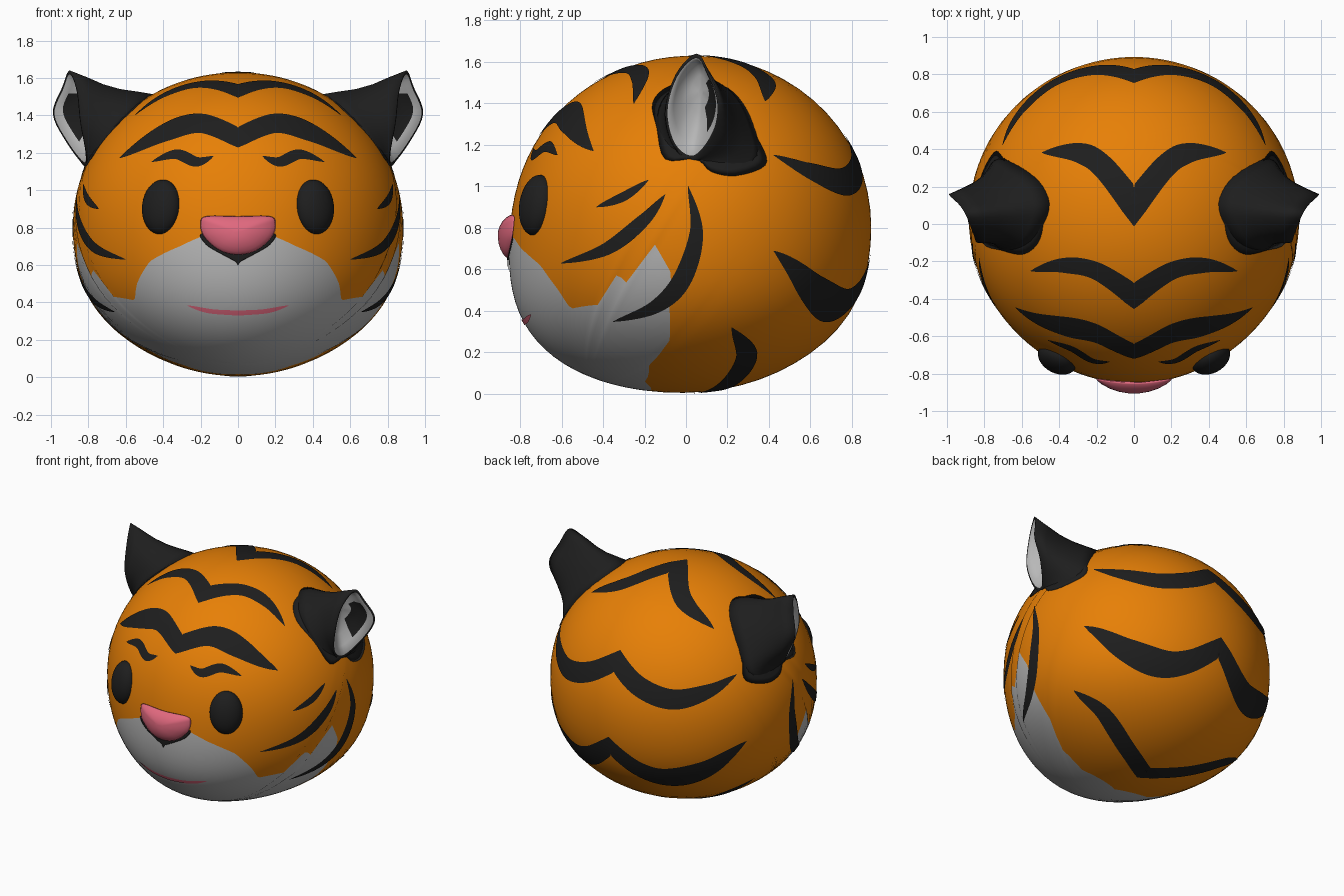
import bpy, bmesh
from math import sin, cos, pi, sqrt, exp, atan2, radians
from mathutils import Vector, Matrix, Euler

if "Cube" in bpy.data.objects:
    bpy.data.objects.remove(bpy.data.objects["Cube"])


def material(name, colour):
    m = bpy.data.materials.new(name)
    m.use_nodes = True
    m.diffuse_color = (*colour, 1)
    bsdf = next(n for n in m.node_tree.nodes if n.type == "BSDF_PRINCIPLED")
    bsdf.inputs["Base Color"].default_value = (*colour, 1)
    bsdf.inputs["Roughness"].default_value = 0.8
    return m


ORANGE = material("orange fur", (0.8, 0.215, 0.002))
BLACK = material("black fur", (0.013, 0.013, 0.013))
WHITE = material("white fur", (0.48, 0.48, 0.48))
PINK = material("pink", (0.75, 0.14, 0.21))

# Head form: an ellipsoid that swells at the muzzle and the jowls
CENTRE = Vector((0, 0.03, 0.825))
RADII = Vector((0.88, 0.86, 0.805))
MUZZLE = Vector((0, -0.74, -0.67))
# side seen -> (first axis, second axis, depth axis, depth sign)
SIDES = {"front": (0, 2, 1, -1), "back": (0, 2, 1, 1), "side": (1, 2, 0, 1),
         "top": (0, 1, 2, 1), "bottom": (0, 1, 2, -1)}


def swell(d):
    muzzle = 0.09 * exp(-(d - MUZZLE).length_squared / 0.3)
    return 1 + muzzle + 0.035 * exp(-((d.z + 0.55) / 0.35) ** 2)


def surface(d, lift=0.0):
    return CENTRE + RADII * d * (swell(d) + lift)


def direction(side, a, b):
    """Direction whose surface point shows at (a, b) from the given side."""
    i, j, k, sign = SIDES[side]
    d, scale = Vector((0, 0, 0)), 1
    for _ in range(8):
        d[i] = (a - CENTRE[i]) / RADII[i] / scale
        d[j] = (b - CENTRE[j]) / RADII[j] / scale
        d[k] = 0
        d[k] = sign * sqrt(max(0, 1 - d.length_squared))
        d.normalize()
        scale = swell(d)
    return d


def spline(points, steps, closed=False):
    """Catmull-Rom curve through the points."""
    p = [Vector(q) for q in points]
    n = len(p)
    get = (lambda i: p[i % n]) if closed else (lambda i: p[min(max(i, 0), n - 1)])
    out = []
    for i in range(n if closed else n - 1):
        a, b, c, d = (get(i + o) for o in (-1, 0, 1, 2))
        for s in range(steps):
            t = s / steps
            out.append(0.5 * (2 * b + (c - a) * t + (2 * a - 5 * b + 4 * c - d) * t ** 2
                              + (3 * b - a - 3 * c + d) * t ** 3))
    return out if closed else out + [p[-1]]


def finish(name, bm, mats, mirror):
    me = bpy.data.meshes.new(name)
    bm.to_mesh(me)
    bm.free()
    for m in mats:
        me.materials.append(m)
    me.polygons.foreach_set("use_smooth", [True] * len(me.polygons))
    ob = bpy.data.objects.new(name, me)
    bpy.context.collection.objects.link(ob)
    if mirror:
        ob.modifiers.new("Mirror", "MIRROR")


def loft(name, rows, mats, rule=lambda i, j: 0, closed=False, mirror=False):
    """Skin rows of points; closed rows are rings capped at both ends."""
    bm = bmesh.new()
    grid = [[bm.verts.new(p) for p in row] for row in rows]
    n = len(grid[0])
    for i in range(len(grid) - 1):
        for j in range(n if closed else n - 1):
            k = (j + 1) % n
            f = bm.faces.new((grid[i][j], grid[i][k], grid[i + 1][k], grid[i + 1][j]))
            f.material_index = rule(i, j)
    if closed:
        bm.faces.new(grid[0]).material_index = rule(0, 0)
        bm.faces.new(grid[-1]).material_index = rule(len(grid), 0)
        bmesh.ops.recalc_face_normals(bm, faces=bm.faces)
    else:
        bm.normal_update()
        if sum(f.normal.dot(f.calc_center_median() - CENTRE) for f in bm.faces) < 0:
            bmesh.ops.reverse_faces(bm, faces=bm.faces)
    finish(name, bm, mats, mirror)


# Head: rings around the chin, one of them following the edge of the white fur
AXIS, FORWARD = Vector((0, -0.5, -sqrt(0.75))), Vector((0, -sqrt(0.75), 0.5))
white_edge = [("front", 0, .76), ("front", .2, .75), ("front", .31, .7), ("front", .47, .62),
              ("front", .54, .5), ("front", .55, .41), ("side", -.42, .43),
              ("side", -.33, .58), ("side", -.28, .53), ("side", -.15, .72),
              ("side", -.07, .58), ("side", -.08, .42), ("side", -.08, .25),
              ("side", -.18, .14), ("side", -.2, .06), ("bottom", 0, -.2)]
edge = []
for mark in white_edge:
    d = direction(*mark)
    edge.append((atan2(abs(d.x), d.dot(FORWARD)), d.angle(AXIS)))
edge.sort()


def edge_angle(az):
    for (a, s), (b, t) in zip(edge, edge[1:]):
        if az <= b:
            return s + (t - s) * max(0, az - a) / max(b - a, 1e-6)
    return edge[-1][1]


SEGMENTS, INNER, OUTER = 160, 16, 28
rings = [[] for _ in range(INNER + OUTER)]
for j in range(SEGMENTS):
    az = 2 * pi * j / SEGMENTS
    e = edge_angle(min(az, 2 * pi - az))
    angles = [e * max(i, .1) / INNER for i in range(INNER)]
    angles += [e + (pi - .01 - e) * i / (OUTER - 1) for i in range(OUTER)]
    for ring, t in zip(rings, angles):
        ring.append(surface(AXIS * cos(t) + sin(t) * (FORWARD * cos(az) + Vector((sin(az), 0, 0)))))
loft("head", rings, [WHITE, ORANGE], lambda i, j: int(i >= INNER), closed=True)


def stripe(name, side, points, widths, mat=BLACK):
    """Tapered band laid on the head; widths are half widths at start, middle, end."""
    path = spline([(*p, 0) for p in points], 10)
    n = len(path) - 1
    central = points[0][0] == 0 and side != "side"
    start, mid, end = widths
    rows = []
    for i, p in enumerate(path):
        t = i / n
        tangent = (path[min(i + 1, n)] - path[max(i - 1, 0)]).normalized()
        normal = Vector((-tangent.y, tangent.x, 0))
        if central and i == 0:
            normal = Vector((0, 1 / normal.y, 0))
        u = 2 * t if t < .5 else 2 - 2 * t
        w = start if t < .5 else end
        w = max(w + (mid - w) * sin(u * pi / 2), .001)
        row = []
        for s in (-1, -.5, 0, .5, 1):
            q = p + normal * w * s
            if central:
                q.x = max(q.x, 0)
            row.append(surface(direction(side, q.x, q.y), .005))
        rows.append(row)
    loft(name, rows, [mat], mirror=True)


# Stripes across the middle, drawn as halves
stripe("crown_stripe", "top", [(0, -.38), (.2, -.25), (.38, -.22), (.55, -.25)], (.06, .045, 0))
stripe("top_stripe", "top", [(0, .1), (.17, .31), (.3, .38), (.49, .38)], (.07, .06, 0))
stripe("forehead_stripe", "front", [(0, 1.28), (.2, 1.355), (.4, 1.3), (.63, 1.17)],
       (.05, .052, 0))
stripe("upper_back_stripe", "back", [(0, 1.2), (.2, 1.08), (.42, 1.02), (.6, 1.07), (.7, 1.15)],
       (.055, .065, 0))
stripe("lower_back_stripe", "back", [(0, .62), (.2, .47), (.38, .43), (.6, .52), (.78, .69)],
       (.055, .08, 0))
stripe("under_stripe", "bottom", [(0, .1), (.21, .2), (.5, .29), (.7, .22)], (.06, .06, 0))

# Brows and cheek stripes
stripe("brow", "front", [(.13, 1.18), (.22, 1.15), (.33, 1.19), (.46, 1.15)], (0, .03, 0))
stripe("cheek_stripe", "side", [(-.6, .63), (-.38, .7), (-.2, .84), (-.1, .96)], (0, .035, 0))
stripe("small_cheek_stripe", "side", [(-.43, .9), (-.3, .95), (-.18, 1.03)], (0, .022, 0))
stripe("long_cheek_stripe", "side", [(.01, 1), (.05, .78), (-.02, .55), (-.15, .42), (-.35, .35)],
       (0, .045, 0))

# Mouth
stripe("mouth", "front", [(0, .345), (.15, .355), (.27, .385)], (.014, .012, 0), PINK)


def dome(name, half, height, mat):
    """Cushion on the face with a mirrored outline."""
    outline = half + [(-x, z) for x, z in reversed(half) if x]
    outline = spline([(x, z, 0) for x, z in outline], 6, closed=True)
    mid = sum(outline, Vector()) / len(outline)
    rows = []
    for s in (1, .96, .85, .65, .4, .15):
        out = Vector((0, -height * (1 - s * s) ** .7, 0))
        ring = [mid + (p - mid) * s for p in outline]
        rows.append([surface(direction("front", p.x, p.y), .007) + out for p in ring])
    loft(name, rows, [mat], closed=True)


# Nose
dome("nose", [(0, .86), (.17, .86), (.2, .82), (.18, .75), (.1, .68), (0, .655)], .05, PINK)
dome("nose_shadow", [(0, .75), (.19, .77), (.17, .71), (.08, .655), (.015, .62), (0, .6)],
     .003, BLACK)

# Eyes
bm = bmesh.new()
place = (Matrix.Translation((.41, -.72, .91))
         @ Euler((radians(-9), 0, radians(28))).to_matrix().to_4x4()
         @ Matrix.Diagonal((.11, .075, .147, 1)))
bmesh.ops.create_uvsphere(bm, u_segments=32, v_segments=20, radius=1, matrix=place)
finish("eye", bm, [BLACK], True)

# Dark fur around the foot of each ear
patch = [(.08, 1.5), (.2, 1.46), (.27, 1.33), (.36, 1.2), (.38, 1.1), (.24, 1.05), (.12, 1.07),
         (.05, 1.13), (-.1, 1.13), (-.14, 1.28), (-.16, 1.4), (-.08, 1.48)]
patch = spline([(*p, 0) for p in patch], 4, True)
patch_mid = sum(patch, Vector()) / len(patch)
rows = []
for s in (1, .85, .7, .55, .4, .2):
    ring = [patch_mid + (p - patch_mid) * s for p in patch]
    rows.append([surface(direction("side", p.x, p.y), .006) for p in ring])
loft("ear_foot", rows, [BLACK], closed=True, mirror=True)

# Ears: skin from the head out to the rim, then down into the hollow
base = [(.08, 1.52), (.24, 1.46), (.34, 1.3), (.37, 1.1),
        (.1, 1.07), (-.06, 1.14), (-.15, 1.3), (-.1, 1.45)]
rim = [(.9, .05, 1.64), (.94, .11, 1.55), (.99, .16, 1.41), (.92, .14, 1.26),
       (.82, .04, 1.13), (.81, -.06, 1.19), (.84, -.1, 1.36), (.86, -.05, 1.54)]
base = [surface(direction("side", p.x, p.y), -.015)
        for p in spline([(*p, 0) for p in base], 5, True)]
rim = spline(rim, 5, True)
rim_mid = sum(rim, Vector()) / len(rim)
base_mid = sum(base, Vector()) / len(base)
rows = [base]
for t, pinch in ((.2, .96), (.4, .91), (.6, .91), (.8, .96)):
    mid = base_mid.lerp(rim_mid, t)
    rows.append([mid + (a.lerp(b, t) - mid) * pinch for a, b in zip(base, rim)])
rows.append(rim)
for scale, depth in ((.92, 0), (.78, .03), (.6, .07), (.35, .09), (.1, .1)):
    sink = Vector((-depth, depth / 3, depth * .7))
    rows.append([rim_mid + (p - rim_mid) * scale + sink for p in rim])


def ear_colour(i, j):
    streak = i in (7, 8) and 6 <= j < 17
    return int(i >= 6 and not streak)


loft("ear", rows, [BLACK, WHITE], ear_colour, closed=True, mirror=True)
